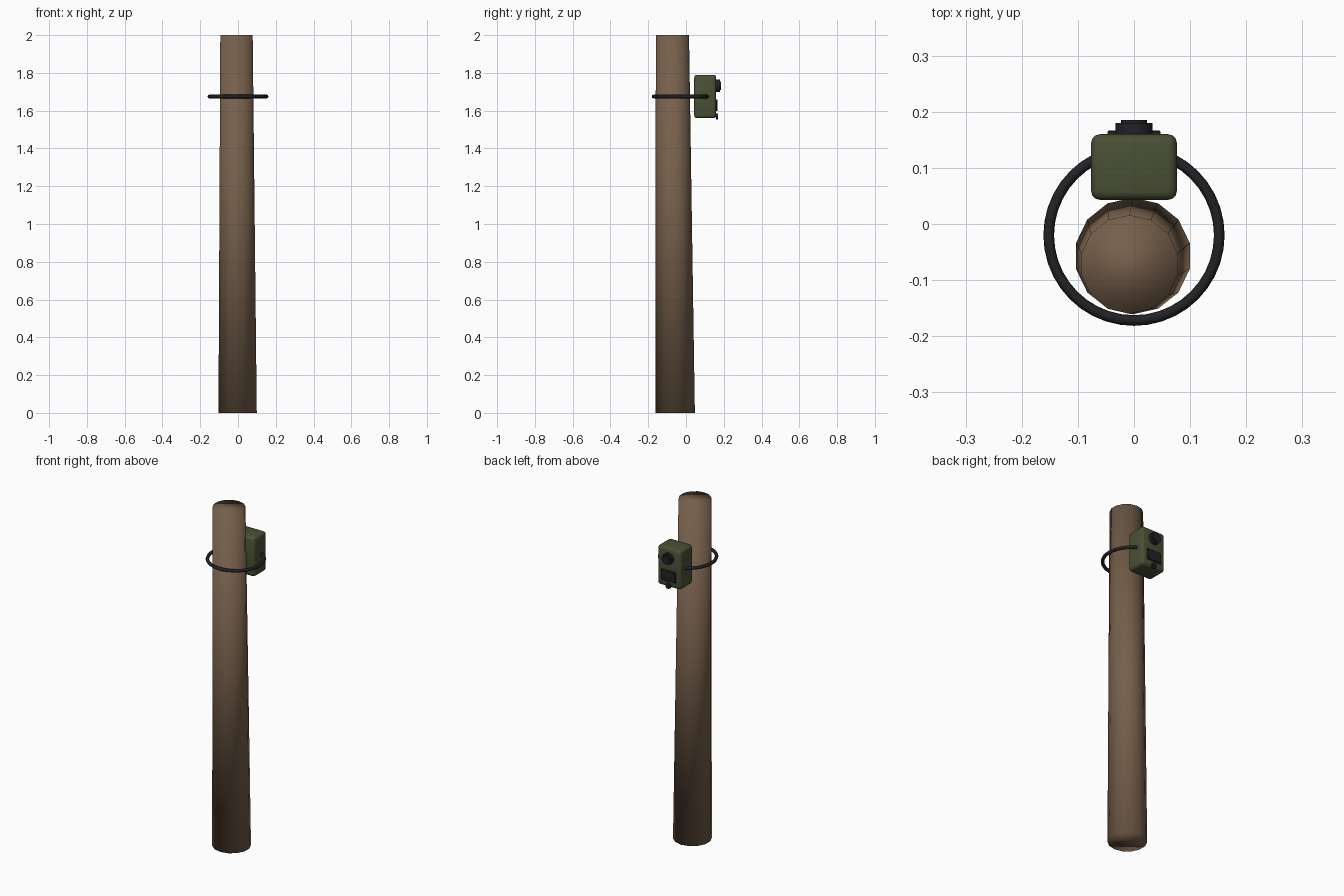
import bpy, bmesh
from math import sin, cos, pi, radians

cube = bpy.data.objects.get("Cube")
if cube:
    bpy.data.objects.remove(cube, do_unlink=True)


def material(name, rgb):
    m = bpy.data.materials.new(name)
    m.use_nodes = True
    m.diffuse_color = (*rgb, 1)
    m.node_tree.nodes["Principled BSDF"].inputs["Base Color"].default_value = (*rgb, 1)
    return m


bark = material("bark brown", (0.18, 0.115, 0.07))
olive = material("olive green", (0.068, 0.08, 0.036))
black = material("matte black", (0.016, 0.016, 0.018))


def finish(obj, name, mat, angle=None):
    obj.name = name
    obj.data.name = name
    obj.data.materials.append(mat)
    if angle:
        bpy.ops.object.shade_smooth_by_angle(angle=radians(angle))
    return obj


def box(name, mat, center, size, bevel, segments):
    bpy.ops.mesh.primitive_cube_add(size=1, location=center)
    obj = bpy.context.object
    obj.scale = size
    bpy.ops.object.transform_apply(location=False, rotation=False, scale=True)
    mod = obj.modifiers.new("rounded edges", 'BEVEL')
    mod.width, mod.segments = bevel, segments
    bpy.ops.object.modifier_apply(modifier=mod.name)
    return finish(obj, name, mat, 40)


def disc(name, mat, z, radius, y0, y1, sides=20):
    # Short cylinder facing the back
    bpy.ops.mesh.primitive_cylinder_add(vertices=sides, radius=radius, depth=y1 - y0,
                                        location=(0, (y0 + y1) / 2, z),
                                        rotation=(pi / 2, 0, 0))
    return finish(bpy.context.object, name, mat, 40)


# Slightly leaning tapered trunk, softly shaded over its rims
SIDES = 14
bm = bmesh.new()
rings = []
for x, y, z, r in ((-0.002, -0.057, 0, 0.104), (-0.008, -0.072, 2, 0.088)):
    angles = [2 * pi * i / SIDES for i in range(SIDES)]
    rings.append([bm.verts.new((x + r * sin(a), y + r * cos(a), z)) for a in angles])
low, high = rings
for i in range(SIDES):
    j = (i + 1) % SIDES
    bm.faces.new((low[i], low[j], high[j], high[i]))
bm.faces.new(low)
bm.faces.new(high)
bmesh.ops.recalc_face_normals(bm, faces=bm.faces)
for f in bm.faces:
    f.smooth = True
mesh = bpy.data.meshes.new("trunk")
bm.to_mesh(mesh)
bm.free()
trunk = bpy.data.objects.new("trunk", mesh)
bpy.context.collection.objects.link(trunk)
finish(trunk, "trunk", bark)

# Strap ring around the trunk
bpy.ops.mesh.primitive_torus_add(location=(0, -0.02, 1.675), major_radius=0.152,
                                 minor_radius=0.0095, major_segments=40, minor_segments=8)
finish(bpy.context.object, "strap", black, 60)

# Camera housing on the back of the trunk
box("housing", olive, (0, 0.1015, 1.675), (0.153, 0.117, 0.23), 0.016, 3)

# Lens, sensor window and small round button
disc("lens_barrel", black, 1.732, 0.033, 0.158, 0.18)
disc("lens_glass", black, 1.732, 0.023, 0.178, 0.185)
box("sensor_window", black, (0, 0.162, 1.628), (0.094, 0.01, 0.062), 0.002, 1)
disc("button", black, 1.57, 0.016, 0.158, 0.169, 16)
